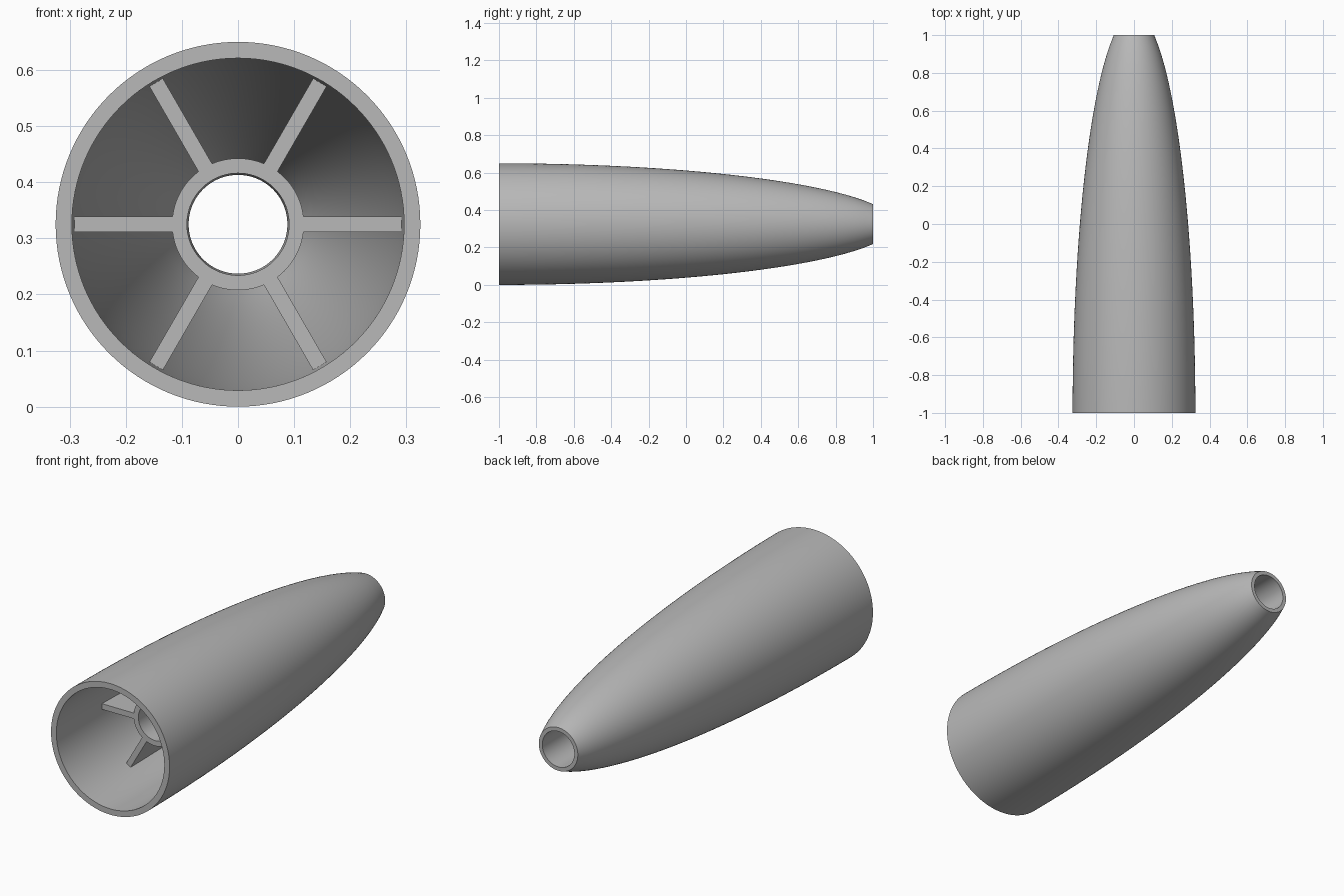
import bpy, bmesh, math
from mathutils import Matrix, Vector

cube = bpy.data.objects.get("Cube")
if cube:
    bpy.data.objects.remove(cube, do_unlink=True)

RADIUS, AXIS_LEN = 0.325, 2.118           # outer ellipse
IN_RADIUS, IN_LEN = 0.296, 2.08           # inner ellipse
TUBE_OUT, BORE_FRONT, BORE_BACK = 0.1175, 0.091, 0.088
TUBE_START = 0.35                         # depth of the tube and fins behind the open end
FIN_THICK = 0.028
CENTRE = Matrix.Translation((0, 0, RADIUS))

grey = bpy.data.materials.new("plain grey")
grey.use_nodes = True
colour = (0.48, 0.48, 0.48, 1)
grey.diffuse_color = colour
grey.node_tree.nodes["Principled BSDF"].inputs["Base Color"].default_value = colour


def ellipse(radius, length, start, end, steps):
    """Points (r, y) on a half ellipse between two depths."""
    depths = [start + (end - start) * i / steps for i in range(steps + 1)]
    return [(radius * math.sqrt(1 - (t / length) ** 2), t - 1) for t in depths]


def finish(bm, name):
    bmesh.ops.recalc_face_normals(bm, faces=bm.faces)
    bm.transform(CENTRE)
    mesh = bpy.data.meshes.new(name)
    bm.to_mesh(mesh)
    bm.free()
    mesh.materials.append(grey)
    obj = bpy.data.objects.new(name, mesh)
    bpy.context.collection.objects.link(obj)
    return obj


# Tapered shell with its inner tube, one closed profile turned around the y axis
joint = IN_LEN * math.sqrt(1 - (TUBE_OUT / IN_RADIUS) ** 2)
profile = ellipse(RADIUS, AXIS_LEN, 0, 2, 40)
profile += [(BORE_BACK, 1), (BORE_FRONT, TUBE_START - 1), (TUBE_OUT, TUBE_START - 1)]
profile += ellipse(IN_RADIUS, IN_LEN, joint, 0, 40)

bm = bmesh.new()
verts = [bm.verts.new((r, y, 0)) for r, y in profile]
edges = [bm.edges.new((a, b)) for a, b in zip(verts, verts[1:] + verts[:1])]
bmesh.ops.spin(bm, geom=verts + edges, cent=(0, 0, 0), axis=(0, 1, 0),
               angle=math.tau, steps=128, use_merge=True)
bmesh.ops.remove_doubles(bm, verts=bm.verts, dist=1e-5)
shell = finish(bm, "tapered_shell")
bpy.ops.object.select_all(action='DESELECT')
shell.select_set(True)
bpy.context.view_layer.objects.active = shell
bpy.ops.object.shade_smooth_by_angle(angle=math.radians(30))

# Six radial fins between the tube and the shell
outline = ellipse(IN_RADIUS, IN_LEN, TUBE_START, joint, 24)
outline += [(TUBE_OUT - 0.01, joint - 1), (TUBE_OUT - 0.01, TUBE_START - 1)]
for i in range(6):
    bm = bmesh.new()
    face = bm.faces.new([bm.verts.new((r, y, -FIN_THICK / 2)) for r, y in outline])
    side = bmesh.ops.extrude_face_region(bm, geom=[face])["geom"]
    bmesh.ops.translate(bm, vec=Vector((0, 0, FIN_THICK)),
                        verts=[v for v in side if isinstance(v, bmesh.types.BMVert)])
    bm.transform(Matrix.Rotation(i * math.tau / 6, 4, 'Y'))
    finish(bm, f"radial_fin_{i + 1}")
